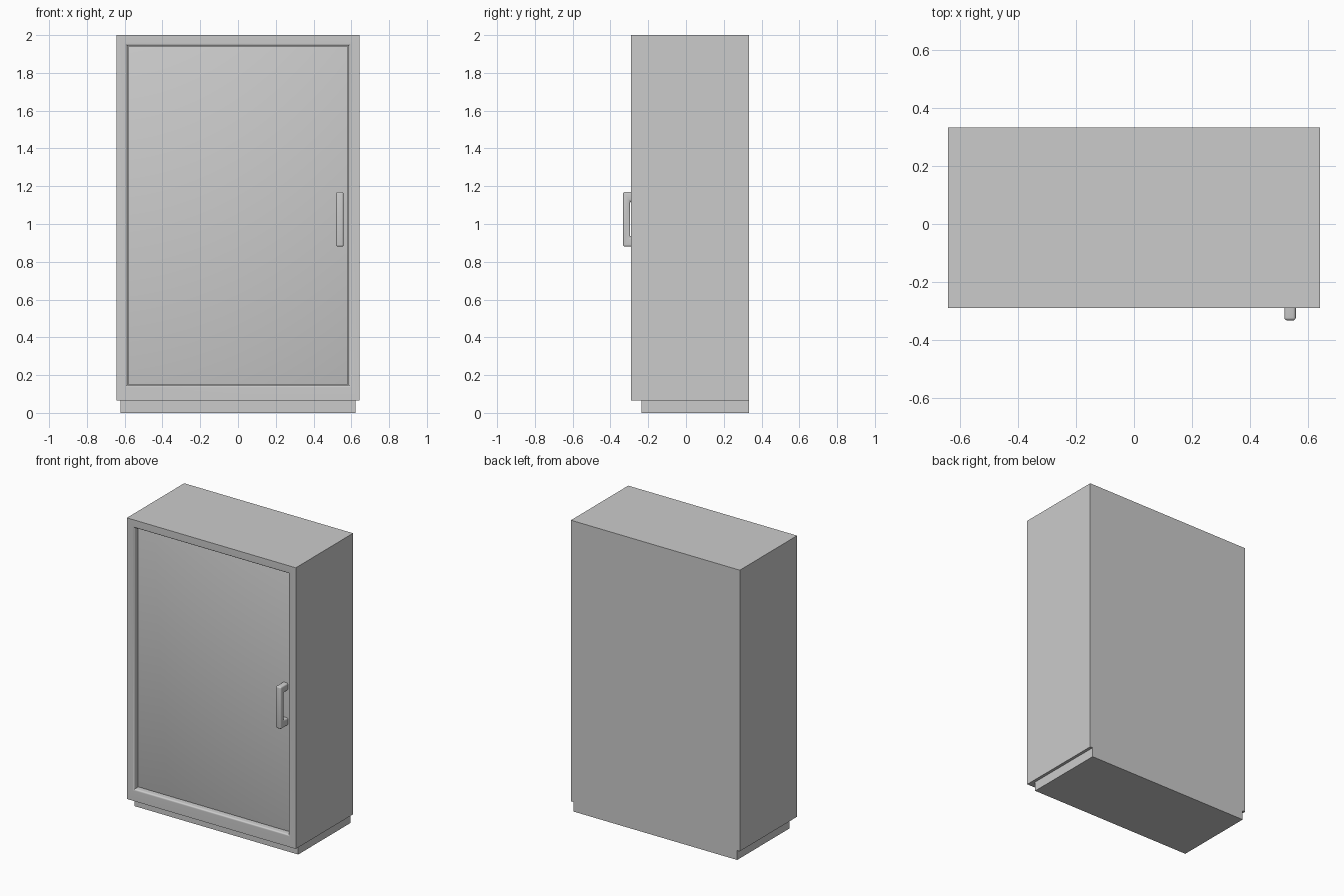
import bpy
import bmesh
from mathutils import Vector

cube = bpy.data.objects.get("Cube")
if cube:
    bpy.data.objects.remove(cube, do_unlink=True)

grey = bpy.data.materials.new("cabinet_grey")
grey.use_nodes = True
colour = (0.6, 0.6, 0.6, 1)
grey.diffuse_color = colour
grey.node_tree.nodes["Principled BSDF"].inputs["Base Color"].default_value = colour


def finish(name, bm):
    bmesh.ops.recalc_face_normals(bm, faces=bm.faces)
    mesh = bpy.data.meshes.new(name)
    bm.to_mesh(mesh)
    bm.free()
    mesh.materials.append(grey)
    obj = bpy.data.objects.new(name, mesh)
    bpy.context.collection.objects.link(obj)
    return obj


def add_box(bm, low, high):
    low, high = Vector(low), Vector(high)
    verts = bmesh.ops.create_cube(bm, size=1)["verts"]
    for v in verts:
        v.co = (low + high) / 2 + v.co * (high - low)
    return verts


def smooth(obj):
    bpy.ops.object.select_all(action="DESELECT")
    obj.select_set(True)
    bpy.context.view_layer.objects.active = obj
    bpy.ops.object.shade_smooth_by_angle()


HALF, FRONT, BACK = 0.643, -0.29, 0.333
PLINTH_TOP, TOP = 0.065, 2.0
OPEN_X, OPEN_LOW, OPEN_HIGH = 0.586, 0.147, 1.944
DOOR_Y = -0.255

# Carcass: box whose front is inset to the opening and pushed in
bm = bmesh.new()
add_box(bm, (-HALF, FRONT, PLINTH_TOP), (HALF, BACK, TOP))
front = min(bm.faces, key=lambda f: f.calc_center_median().y)
bmesh.ops.inset_individual(bm, faces=[front], thickness=0.05)
for v in front.verts:
    v.co.x = OPEN_X if v.co.x > 0 else -OPEN_X
    v.co.z = OPEN_HIGH if v.co.z > 1 else OPEN_LOW
rim = list(front.edges)
recess = bmesh.ops.extrude_discrete_faces(bm, faces=[front])["faces"][0]
for v in recess.verts:
    v.co.y = DOOR_Y + 0.01
# Rounded lip around the opening
lip = [e for e in bm.edges if all(abs(v.co.y - FRONT) < 1e-4 and abs(v.co.x) < HALF - 0.01
                                 for v in e.verts)]
bmesh.ops.bevel(bm, geom=lip, offset=0.012, segments=4, profile=0.5, affect="EDGES")
smooth(finish("cabinet_body", bm))

# Plinth, set in at the front and sides
bm = bmesh.new()
add_box(bm, (-0.623, -0.235, 0), (0.623, BACK, PLINTH_TOP))
finish("plinth", bm)

# Door panel, sitting inside the frame with softened edges
bm = bmesh.new()
gap = 0.003
add_box(bm, (-OPEN_X + gap, DOOR_Y, OPEN_LOW + gap), (OPEN_X - gap, DOOR_Y + 0.02, OPEN_HIGH - gap))
edges = [e for e in bm.edges if all(v.co.y < DOOR_Y + 0.001 for v in e.verts)]
bmesh.ops.bevel(bm, geom=edges, offset=0.003, segments=2, profile=0.5, affect="EDGES")
smooth(finish("door_panel", bm))

# Handle: bracket profile extruded across its width, then rounded
OUT, GRIP, ROOT = -0.333, -0.296, DOOR_Y + 0.005
profile = [(ROOT, 0.88), (OUT, 0.88), (OUT, 1.17), (ROOT, 1.17),
           (ROOT, 1.12), (GRIP, 1.12), (GRIP, 0.93), (ROOT, 0.93)]
bm = bmesh.new()
side = bm.faces.new([bm.verts.new((0.519, y, z)) for y, z in profile])
across = bmesh.ops.extrude_face_region(bm, geom=[side])["geom"]
for v in across:
    if isinstance(v, bmesh.types.BMVert):
        v.co.x = 0.559
bmesh.ops.recalc_face_normals(bm, faces=bm.faces)
edges = [e for e in bm.edges if not all(v.co.y > DOOR_Y for v in e.verts)]
bmesh.ops.bevel(bm, geom=edges, offset=0.01, segments=4, profile=0.5, affect="EDGES")
smooth(finish("door_handle", bm))
